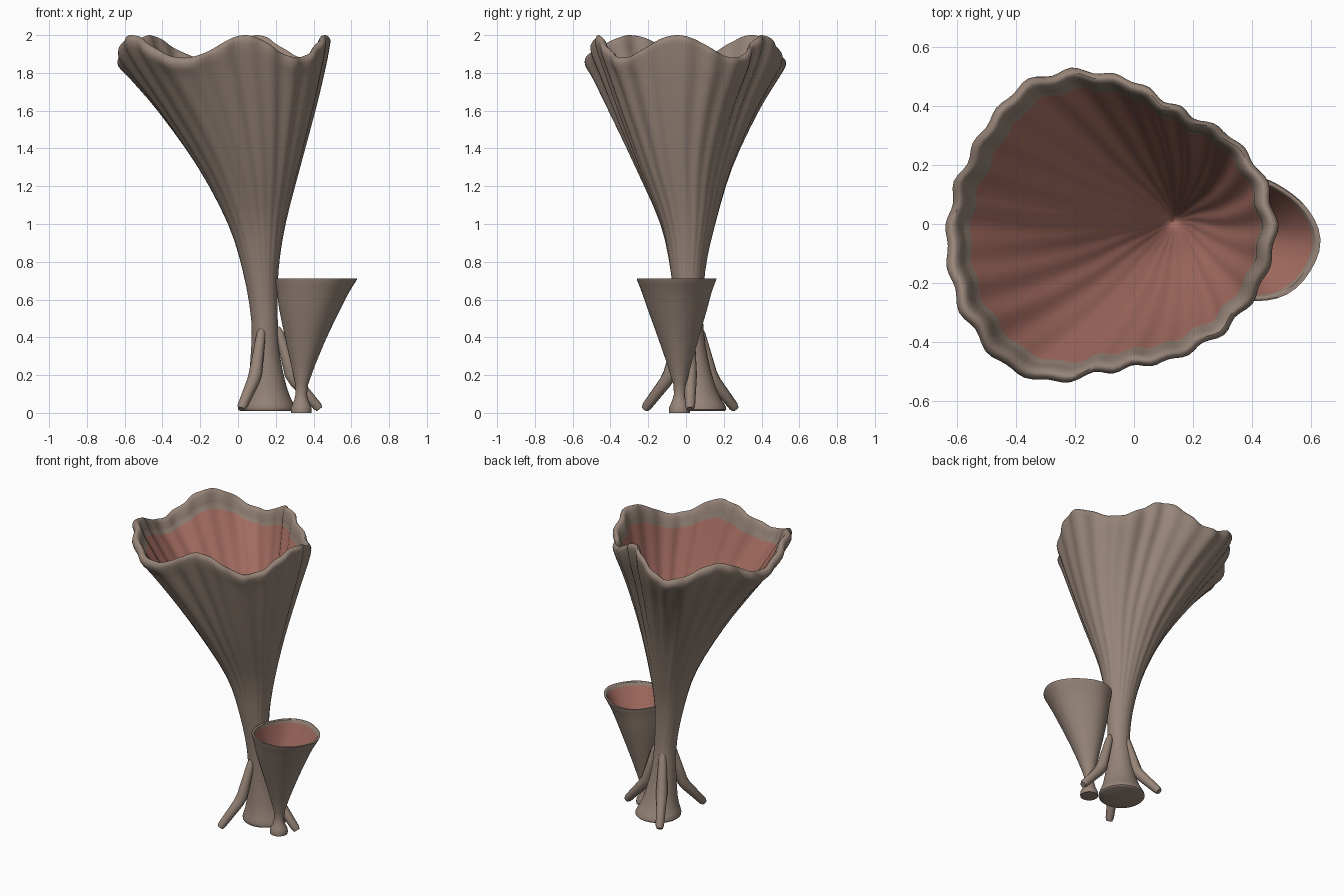
import bpy, bmesh, math
from mathutils import Vector

if "Cube" in bpy.data.objects:
    bpy.data.objects.remove(bpy.data.objects["Cube"])


def material(name, color):
    m = bpy.data.materials.new(name)
    m.diffuse_color = (*color, 1)
    m.use_nodes = True
    m.node_tree.nodes["Principled BSDF"].inputs["Base Color"].default_value = m.diffuse_color
    return m


SKIN = material("taupe_skin", (0.305, 0.231, 0.188))
LINING = material("rosy_lining", (0.40, 0.163, 0.128))


def catmull(a, b, c, d, t):
    return 0.5 * (2 * b + (c - a) * t + (2 * a - 5 * b + 4 * c - d) * t * t
                  + (3 * b - a - 3 * c + d) * t ** 3)


def refine(rows, n):
    """Smoothly resample profile stations, also giving each station's position."""
    out = []
    for i in range(len(rows) - 1):
        q = [rows[min(max(i + k, 0), len(rows) - 1)] for k in (-1, 0, 1, 2)]
        for j in range(n):
            out.append((i + j / n, [catmull(*v, j / n) for v in zip(*q)]))
    out.append((len(rows) - 1, list(rows[-1])))
    return out


def around(table, ang):
    """Periodic smooth lookup of an outline radius."""
    n = len(table)
    f = (ang / math.tau * n) % n
    i = int(f)
    return catmull(*[table[(i + k) % n] for k in (-1, 0, 1, 2)], f - i)


def smooth(ob):
    bpy.ops.object.select_all(action='DESELECT')
    ob.select_set(True)
    bpy.context.view_layer.objects.active = ob
    bpy.ops.object.shade_smooth_by_angle(angle=math.radians(40))


def cup(name, stations, lining_from, outline, segs, waves=0, pleat=0, steps=3):
    """Loft stations (z, radius, centre x, centre y, outline blend, wave height)."""
    bm = bmesh.new()
    rings, marks = [], []
    for mark, (z, r, cx, cy, blend, wave) in refine(stations, steps):
        ring = []
        for k in range(segs):
            a = math.tau * k / segs
            rr = r * (1 + blend * (around(outline, a) - 1 + pleat * math.cos(24 * a)
                                   + 0.4 * pleat * math.cos(17 * a + 1)))
            zz = z + wave * math.cos(waves * (a + math.radians(5)))
            ring.append(bm.verts.new((cx + rr * math.cos(a), cy + rr * math.sin(a), zz)))
        rings.append(ring)
        marks.append(mark)
    for i in range(len(rings) - 1):
        for k in range(segs):
            n = (k + 1) % segs
            f = bm.faces.new((rings[i][k], rings[i][n], rings[i + 1][n], rings[i + 1][k]))
            f.material_index = int(marks[i] >= lining_from)
    bm.faces.new(rings[0][::-1])
    bm.faces.new(rings[-1]).material_index = 1
    me = bpy.data.meshes.new(name)
    bm.to_mesh(me)
    bm.free()
    me.materials.append(SKIN)
    me.materials.append(LINING)
    ob = bpy.data.objects.new(name, me)
    bpy.context.collection.objects.link(ob)
    smooth(ob)


# large fluted vase with a five-wave rim: outer wall, rolled lip, inner wall
rim = [v / 0.535 for v in (.55, .51, .45, .505, .56, .54, .56, .59, .595, .495, .505, .535)]
cup("large_vase", [
    (0.01, .135, .16, .07, 0, 0),
    (0.03, .142, .16, .07, 0, 0),
    (0.12, .108, .155, .055, 0, 0),
    (0.30, .078, .145, .035, 0, 0),
    (0.50, .070, .14, .02, .1, 0),
    (0.75, .093, .12, .01, .3, 0),
    (1.00, .148, .10, .01, .6, 0),
    (1.30, .260, .06, -.01, .8, 0),
    (1.60, .395, .0, -.01, 1, .012),
    (1.80, .493, -.05, 0, 1, .035),
    (1.88, .530, -.07, 0, 1, .055),
    (1.92, .535, -.07, 0, 1, .06),
    (1.94, .518, -.07, 0, 1, .06),
    (1.925, .498, -.07, 0, 1, .06),
    (1.88, .482, -.068, 0, 1, .055),
    (1.84, .468, -.06, 0, 1, .045),      # lining starts here
    (1.60, .365, .0, -.01, 1, .012),
    (1.30, .232, .06, -.01, .9, 0),
    (1.00, .120, .10, .005, .8, 0),
    (0.75, .066, .12, .01, .6, 0),
    (0.60, .030, .13, .01, .4, 0),
    (0.56, .004, .13, .01, .2, 0),
], 15, rim, 144, waves=5, pleat=0.014)

# small vase with a level, softly cornered rim
small_rim = (1.03, .96, .93, 1.0, 1.02, .97, 1.0, 1.04, 1.0, .97, 1.0, 1.0)
cup("small_vase", [
    (0.0, .055, .335, -.035, 0, 0),
    (0.03, .054, .335, -.035, 0, 0),
    (0.07, .037, .335, -.035, 0, 0),
    (0.15, .034, .337, -.033, .2, 0),
    (0.37, .100, .355, -.04, .5, 0),
    (0.55, .160, .378, -.048, 1, 0),
    (0.64, .188, .395, -.052, 1, 0),
    (0.705, .213, .41, -.053, 1, 0),
    (0.71, .211, .41, -.053, 1, 0),
    (0.71, .200, .41, -.053, 1, 0),
    (0.69, .193, .407, -.053, 1, 0),     # lining starts here
    (0.55, .147, .378, -.048, 1, 0),
    (0.37, .086, .355, -.04, .5, 0),
    (0.20, .025, .34, -.035, .2, 0),
    (0.17, .004, .338, -.034, 0, 0),
], 10, small_rim, 36, pleat=0.0, steps=2)

# three bent prop roots spaced evenly around the stem
for i in range(3):
    a = math.tau * i / 3
    cu = bpy.data.curves.new("prop_root", 'CURVE')
    cu.dimensions = '3D'
    cu.bevel_depth = 1.0
    cu.bevel_resolution = 3
    cu.use_fill_caps = True
    sp = cu.splines.new('POLY')
    path = [(.277, .02, .019), (.265, .035, .026), (.15, .165, .034),
            (.125, .205, .036), (.065, .42, .024), (.055, .455, .012)]
    sp.points.add(len(path) - 1)
    for p, (d, z, r) in zip(sp.points, path):
        p.co = (.155 + d * math.cos(a), .022 + d * math.sin(a), z, 1)
        p.radius = r
    cu.materials.append(SKIN)
    ob = bpy.data.objects.new(f"prop_root_{i + 1}", cu)
    bpy.context.collection.objects.link(ob)
    bpy.ops.object.select_all(action='DESELECT')
    ob.select_set(True)
    bpy.context.view_layer.objects.active = ob
    bpy.ops.object.convert(target='MESH')
    smooth(bpy.context.view_layer.objects.active)
